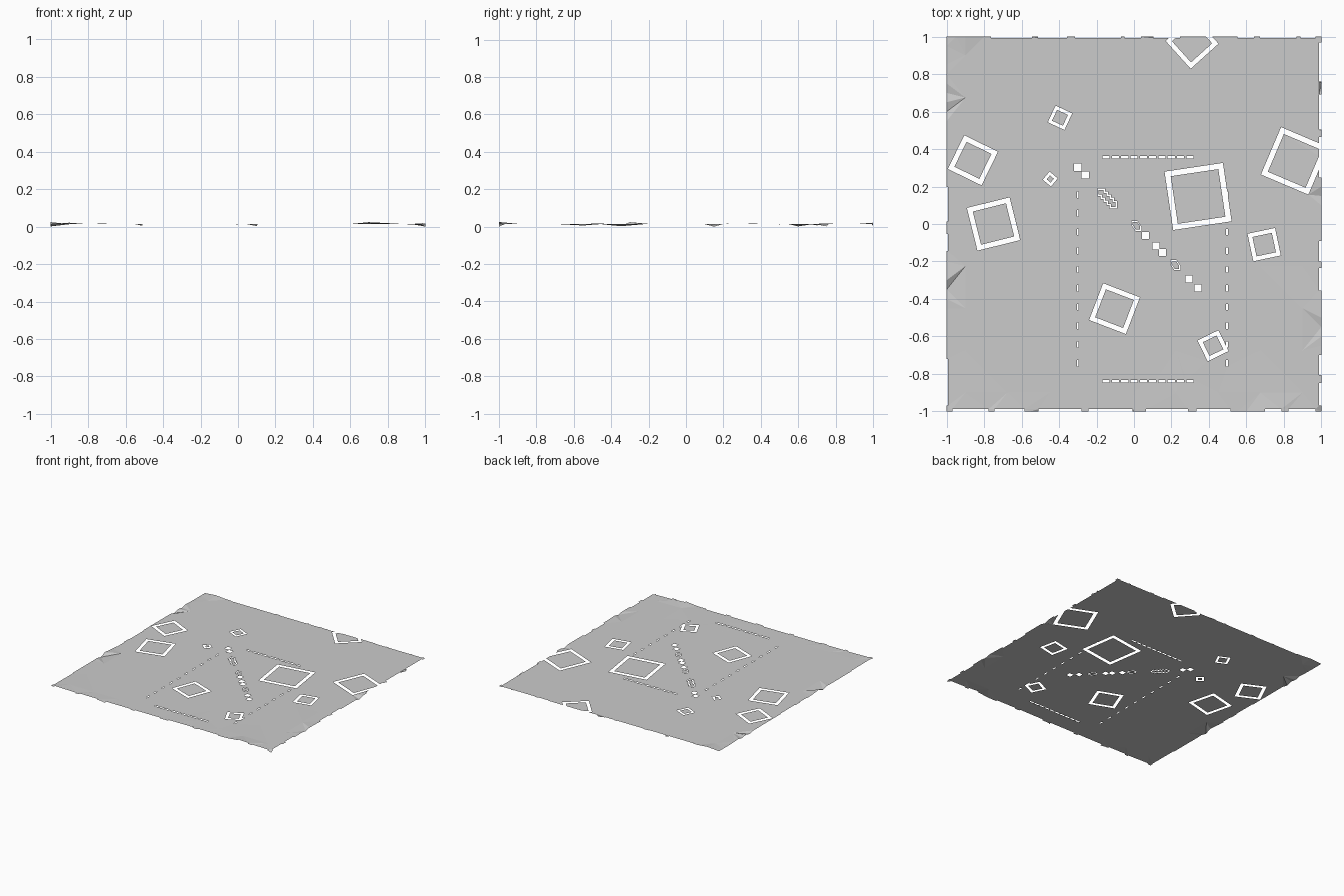
import bpy, bmesh, math, random
from mathutils import Vector
from mathutils.geometry import delaunay_2d_cdt

if "Cube" in bpy.data.objects:
    bpy.data.objects.remove(bpy.data.objects["Cube"])

random.seed(4)


def square(cx, cy, side, deg=0):
    c, s, h = math.cos(math.radians(deg)), math.sin(math.radians(deg)), side / 2
    return [(cx + x * c - y * s, cy + x * s + y * c)
            for x, y in ((-h, -h), (h, -h), (h, h), (-h, h))]


def rect(x0, x1, y0, y1):
    return [(x0, y0), (x1, y0), (x1, y1), (x0, y1)]


def hexagon(cx, cy, r):
    return [(cx + r * x, cy + r * y) for x, y in
            ((-1, 1), (-1, 0.2), (-0.2, -1), (1, -1), (1, -0.2), (0.2, 1))]


def inside(p, poly):
    x, y = p
    hit = False
    for (x0, y0), (x1, y1) in zip(poly, poly[1:] + poly[:1]):
        if (y0 > y) != (y1 > y) and x < (x1 - x0) * (y - y0) / (y1 - y0) + x0:
            hit = not hit
    return hit


# Each cut is (outer outlines, inner outlines that stay filled)
cuts = []

# Tilted square ring slots: x, y, side, angle, slot width
for x, y, side, ang, w in (
        (-0.86, 0.34, 0.200, -26, 0.026), (-0.75, 0.0, 0.235, 14, 0.026),
        (-0.395, 0.567, 0.098, -25, 0.017), (-0.447, 0.24, 0.057, -40, 0.015),
        (0.342, 0.147, 0.315, 8.5, 0.029), (0.858, 0.337, 0.275, -23, 0.028),
        (0.695, -0.11, 0.150, 12, 0.022), (-0.104, -0.452, 0.210, -21, 0.025),
        (0.422, -0.65, 0.124, 26, 0.021), (0.31, 0.97, 0.200, 42, 0.024)):
    cuts.append(([square(x, y, side, ang)], [square(x, y, side - 2 * w, ang)]))

# Dashed lines
for i in range(10):
    x = -0.168 + i * 0.0497
    for y in (0.356, -0.84):
        cuts.append(([rect(x, x + 0.038, y - 0.006, y + 0.006)], []))
    y = 0.174 - i * 0.1
    for x in (-0.30, 0.496):
        cuts.append(([rect(x - 0.005, x + 0.005, y - 0.034, y)], []))

# Diagonal row: square holes, hexagonal rings, stepped ring
for x, y in ((-0.30, 0.303), (-0.26, 0.262), (0.062, -0.062), (0.117, -0.117),
             (0.152, -0.152), (0.293, -0.294), (0.342, -0.342)):
    cuts.append(([square(x, y, 0.038)], []))
for x, y in ((0.013, -0.01), (0.221, -0.219)):
    cuts.append(([hexagon(x, y, 0.027)], [hexagon(x, y, 0.020)]))
steps = [(-0.176 + 0.0165 * i, 0.170 - 0.0165 * i) for i in range(5)]
cuts.append(([square(x, y, 0.040) for x, y in steps],
             [square(x, y, 0.025) for x, y in steps]))

# Ragged gaps along the rim
for side in range(4):
    t = -0.97
    depth = (0.012, 0.012, 0.006, 0.006)[side]
    while t < 0.9:
        e = min(t + random.uniform(0.08, 0.25), 0.97)
        if random.random() < (0.75, 0.75, 0.4, 0.4)[side]:
            cuts.append(([(rect(1 - depth, 1.01, t, e), rect(t, e, -1.01, -1 + depth),
                           rect(-1.01, -1 + depth, t, e), rect(t, e, 1 - depth, 1.01))[side]], []))
        t = e + random.uniform(0.02, 0.08)

# Constrained triangulation of all outlines
pts, edges = [], []
for poly in [rect(-1, 1, -1, 1)] + [p for o, i in cuts for p in o + i]:
    n = len(pts)
    pts += [Vector(p) for p in poly]
    edges += [(n + k, n + (k + 1) % len(poly)) for k in range(len(poly))]
rim = [i / 20 for i in range(-19, 20)]
for t in rim:
    pts += [Vector(p) for p in ((t, -1), (t, 1), (-1, t), (1, t))]
pts += [Vector((0.9 * i / 4, 0.9 * j / 4)) for i in range(-4, 5) for j in range(-4, 5)]
verts, _, faces = delaunay_2d_cdt(pts, edges, [], 0, 1e-5)[:3]

# Gentle ripples: x, y, height, radius
bumps = ((-0.9, -1, 0.010, 0.12), (-0.67, -1, 0.011, 0.10), (0.72, -1, 0.013, 0.13),
         (0.2, -1, 0.004, 0.2), (-1, -0.3, 0.011, 0.12), (-1, 0.72, 0.007, 0.10),
         (1, 0.3, 0.006, 0.12), (1, -0.5, 0.004, 0.15), (-0.9, 1, 0.008, 0.10))


def height(x, y):
    z = 0.013 + sum(h * max(0, 1 - math.hypot(x - bx, y - by) / r) for bx, by, h, r in bumps)
    if max(abs(x), abs(y)) > 0.998 and random.random() < 0.12:
        z = random.uniform(0, 0.007)
    return 0 if x > 0.999 and y < -0.999 else z


# Sheet: keep every triangle that is not within a slot
bm = bmesh.new()
bv = [bm.verts.new((v.x, v.y, height(v.x, v.y))) for v in verts]
for f in faces:
    c = sum((verts[i] for i in f), Vector((0, 0))) / len(f)
    if max(abs(c.x), abs(c.y)) > 1:
        continue
    if any(any(inside(c, p) for p in o) and not any(inside(c, p) for p in q) for o, q in cuts):
        continue
    bm.faces.new([bv[i] for i in f])
bmesh.ops.delete(bm, geom=[v for v in bm.verts if not v.link_faces], context='VERTS')
mesh = bpy.data.meshes.new("slotted_sheet")
bm.to_mesh(mesh)
bm.free()
bpy.context.collection.objects.link(bpy.data.objects.new("slotted_sheet", mesh))
